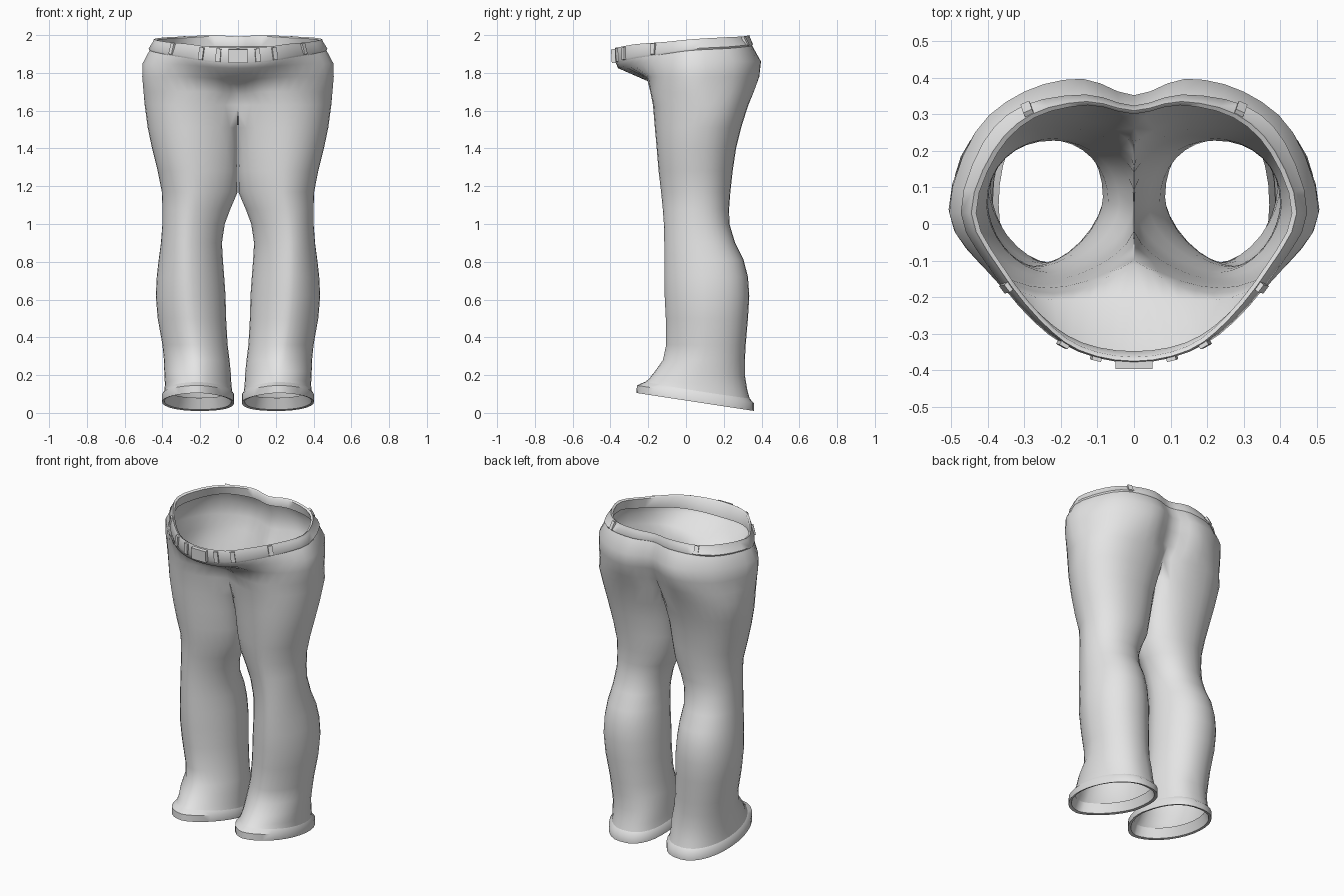
import bpy, bmesh, math
from mathutils import Vector, Matrix

if "Cube" in bpy.data.objects:
    bpy.data.objects.remove(bpy.data.objects["Cube"])

cloth = bpy.data.materials.new("light_grey_cloth")
cloth.use_nodes = True
grey = (0.78, 0.78, 0.78, 1)
cloth.diffuse_color = grey
cloth.node_tree.nodes["Principled BSDF"].inputs["Base Color"].default_value = grey

OUTER, INNER = 24, 8          # segments round the outside and the inseam
COUNT = OUTER + INNER

# Corner roundness: front inner, front outer, back inner, back outer
HEM = (1.25, 1.03, 0.78, 0.96)
SHIN = (1.12, 1.2, 0.95, 0.92)
THIGH = (1.05, 1.1, 0.9, 0.9)


def leg_ring(z, x_in, x_out, y_front, y_back, tilt=0, crotch=False):
    """Ring from the front inseam round the outside, with a front crease."""
    cx, rx = (x_in + x_out) / 2, (x_out - x_in) / 2
    cy, ry = (y_front + y_back) / 2, (y_back - y_front) / 2
    crease = 0.035 * min(1, max(0, z - 0.15))
    corners = HEM if z < 0.25 else SHIN if z < 1.25 else THIGH
    points = []
    for i in range(COUNT):
        if i <= OUTER:
            a = math.radians(-135 + 270 * i / OUTER)
        else:
            a = math.radians(135 + 90 * (i - OUTER) / INNER)
        c, s = math.cos(a), math.sin(a)
        power = corners[2 * (s > 0) + (c > 0)]
        x = cx + rx * math.copysign(abs(c) ** power, c) + crease * max(0, -s) ** 2
        y = cy + ry * math.copysign(abs(s) ** power, s)
        x = max(x, 0.0015)
        if crotch and (i == 0 or i >= OUTER):
            x = 0
        points.append(Vector((x, y, z + tilt * (y - cy))))
    return points


def half_ring(controls):
    """Smooth path from the front centre round the hip to the back centre."""
    p = [Vector(c) for c in controls]
    flip = Vector((-1, 1, 1))
    p = [p[1] * flip] + p + [p[-2] * flip]
    steps = OUTER // (len(controls) - 1)
    out = []
    for k in range(1, len(p) - 2):
        a, b, c, d = p[k - 1:k + 3]
        for j in range(steps):
            t = j / steps
            out.append(0.5 * (2 * b + (c - a) * t + (2 * a - 5 * b + 4 * c - d) * t * t
                              + (3 * b - a - 3 * c + d) * t ** 3))
    out.append(p[-2])
    for q in (out[0], out[-1]):
        q.x = 0
    return out


def finish(name, bm, angle=50):
    mesh = bpy.data.meshes.new(name)
    bm.to_mesh(mesh)
    bm.free()
    mesh.materials.append(cloth)
    obj = bpy.data.objects.new(name, mesh)
    bpy.context.collection.objects.link(obj)
    mirror = obj.modifiers.new("mirror", "MIRROR")
    mirror.merge_threshold = 0.001
    bpy.ops.object.select_all(action="DESELECT")
    obj.select_set(True)
    bpy.context.view_layer.objects.active = obj
    bpy.ops.object.shade_smooth_by_angle(angle=math.radians(angle))


def loft(name, rings, angle=50):
    """Skin rings from bottom to top; full rings close, half rings stay open."""
    bm = bmesh.new()
    rows = [[bm.verts.new(p) for p in r] for r in rings]
    for low, high in zip(rows, rows[1:]):
        for i in range(COUNT if len(high) == COUNT else OUTER):
            j = (i + 1) % COUNT
            bm.faces.new((low[i], low[j], high[j], high[i]))
    finish(name, bm, angle)


# Trouser legs: height, inner x, outer x, front y, back y, tilt
legs = [
    (0.11, 0.03, 0.39, -0.23, 0.34, -0.15),
    (0.15, 0.035, 0.387, -0.195, 0.325, -0.12),
    (0.21, 0.038, 0.39, -0.163, 0.312, -0.05),
    (0.28, 0.045, 0.392, -0.122, 0.312),
    (0.36, 0.055, 0.4, -0.105, 0.316),
    (0.5, 0.063, 0.425, -0.107, 0.328),
    (0.62, 0.066, 0.435, -0.113, 0.335),
    (0.72, 0.073, 0.43, -0.115, 0.328),
    (0.81, 0.08, 0.42, -0.115, 0.305),
    (0.9, 0.085, 0.408, -0.115, 0.26),
    (1.0, 0.07, 0.4, -0.117, 0.23),
    (1.08, 0.04, 0.4, -0.123, 0.228),
    (1.17, 0.0, 0.403, -0.132, 0.235),
    (1.28, -0.015, 0.425, -0.145, 0.247),
    (1.4, -0.03, 0.455, -0.155, 0.265),
    (1.51, -0.055, 0.478, -0.165, 0.292),
]
rings = [leg_ring(*row) for row in legs]
rings.append(leg_ring(1.63, -0.09, 0.494, -0.175, 0.33, crotch=True))

# Seat, hips and overhanging front panel
hips = [
    [(0, -0.11, 1.685), (0.12, -0.17, 1.7), (0.27, -0.185, 1.7), (0.42, -0.1, 1.7),
     (0.5, 0.05, 1.7), (0.435, 0.24, 1.7), (0.31, 0.335, 1.7), (0.15, 0.358, 1.7), (0, 0.3, 1.7)],
    [(0, -0.2, 1.755), (0.12, -0.205, 1.77), (0.27, -0.2, 1.78), (0.42, -0.11, 1.78),
     (0.507, 0.04, 1.78), (0.435, 0.25, 1.78), (0.3, 0.355, 1.78), (0.15, 0.388, 1.78), (0, 0.335, 1.78)],
    [(0, -0.36, 1.825), (0.13, -0.342, 1.83), (0.25, -0.275, 1.84), (0.41, -0.12, 1.85),
     (0.505, 0.03, 1.85), (0.435, 0.25, 1.86), (0.3, 0.362, 1.86), (0.14, 0.397, 1.86), (0, 0.352, 1.86)],
]
waist_low = half_ring(
    [(0, -0.37, 1.85), (0.15, -0.345, 1.86), (0.27, -0.265, 1.88), (0.39, -0.12, 1.9),
     (0.468, 0.03, 1.92), (0.408, 0.22, 1.93), (0.3, 0.32, 1.94), (0.13, 0.35, 1.945), (0, 0.32, 1.945)])
waist_top = half_ring(
    [(0, -0.375, 1.93), (0.15, -0.345, 1.935), (0.26, -0.26, 1.95), (0.37, -0.12, 1.96),
     (0.445, 0.03, 1.975), (0.385, 0.2, 1.985), (0.28, 0.3, 1.99), (0.13, 0.335, 1.997), (0, 0.31, 1.99)])
rings += [half_ring(h) for h in hips] + [waist_low]
loft("trousers", rings, 60)


# Waistband folded over the top edge
def shifted(ring, scale, dz):
    return [Vector((p.x * scale, p.y * scale, p.z + dz)) for p in ring]


loft("waistband", [
    shifted(waist_low, 1.0, -0.002), shifted(waist_low, 1.012, 0.008),
    shifted(waist_top, 1.012, -0.01), shifted(waist_top, 1.0, 0.003),
    shifted(waist_top, 0.97, -0.004), shifted(waist_low, 0.94, -0.005)], 60)

# Turned cuffs at the hems
loft("hem_cuffs", [
    leg_ring(0.12, 0.05, 0.37, -0.215, 0.32, -0.15),
    leg_ring(0.062, 0.035, 0.39, -0.24, 0.34, -0.153),
    leg_ring(0.058, 0.02, 0.402, -0.262, 0.36, -0.153),
    leg_ring(0.098, 0.02, 0.402, -0.26, 0.36, -0.153),
    leg_ring(0.122, 0.036, 0.386, -0.22, 0.333, -0.15)], 45)


# Belt loops and front fastening following the band
def band_plate(bm, index, width, depth, out):
    low, high = waist_low[index], waist_top[index]
    along = Vector((1, 0, 0))
    if index:
        along = (waist_low[index + 1] - waist_low[index - 1]).normalized()
    up = (high - low).normalized()
    normal = along.cross(up).normalized()
    up = normal.cross(along)
    centre = (low + high) / 2 + normal * out
    turn = Matrix((along, normal, up)).transposed().to_4x4()
    size = Matrix.Diagonal((width, depth, (high - low).length * 0.9, 1))
    bmesh.ops.create_cube(bm, size=1, matrix=Matrix.Translation(centre) @ turn @ size)


bm = bmesh.new()
for index in (2, 4, 8, 18):
    band_plate(bm, index, 0.026, 0.014, 0.006)
finish("belt_loops", bm, 30)
bm = bmesh.new()
band_plate(bm, 0, 0.1, 0.025, 0.01)
finish("front_fastening", bm, 30)
